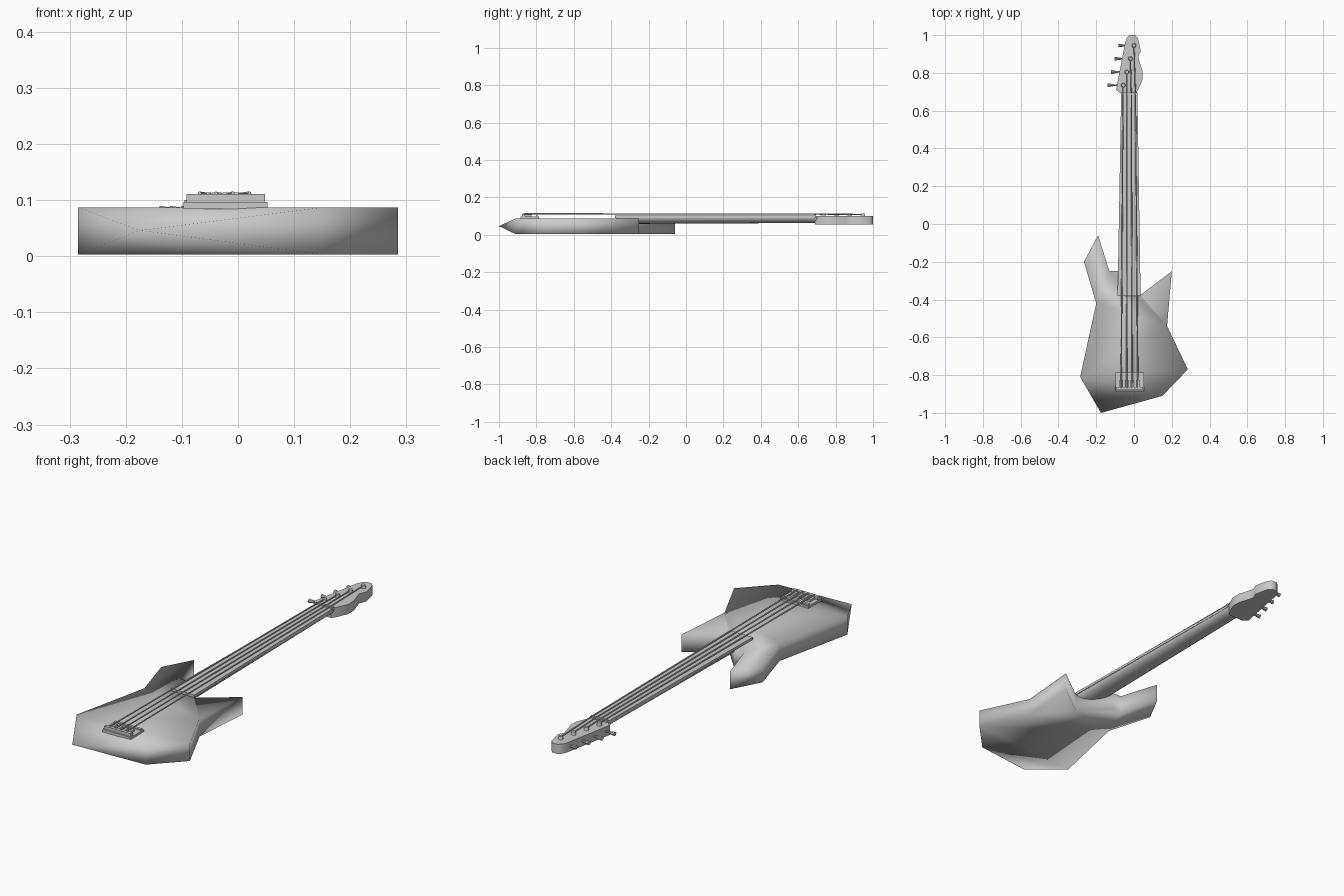
import bpy, bmesh, math
from mathutils import Vector

cube = bpy.data.objects.get("Cube")
if cube:
    bpy.data.objects.remove(cube)

grey = bpy.data.materials.new("plain grey")
grey.use_nodes = True
grey.diffuse_color = (0.6, 0.6, 0.6, 1)
grey.node_tree.nodes["Principled BSDF"].inputs["Base Color"].default_value = (0.6, 0.6, 0.6, 1)


def finish(name, bm, angle=None):
    """Turn a bmesh into an object; angle None means smooth everywhere."""
    bmesh.ops.recalc_face_normals(bm, faces=bm.faces)
    mesh = bpy.data.meshes.new(name)
    bm.to_mesh(mesh)
    bm.free()
    mesh.materials.append(grey)
    obj = bpy.data.objects.new(name, mesh)
    bpy.context.collection.objects.link(obj)
    bpy.ops.object.select_all(action='DESELECT')
    obj.select_set(True)
    bpy.context.view_layer.objects.active = obj
    if angle is None:
        bpy.ops.object.shade_smooth()
    else:
        bpy.ops.object.shade_smooth_by_angle(angle=math.radians(angle))
    return obj


def loft(bm, rings):
    """Skin matching rings of points and cap both ends."""
    loops = [[bm.verts.new(p) for p in ring] for ring in rings]
    n = len(loops[0])
    for a, b in zip(loops, loops[1:]):
        for i in range(n):
            j = (i + 1) % n
            bm.faces.new((a[i], a[j], b[j], b[i]))
    bm.faces.new(loops[0])
    bm.faces.new(loops[-1])


def box(name, x0, x1, y0, y1, z0, z1):
    bm = bmesh.new()
    loft(bm, [[(x0, y0, z), (x1, y0, z), (x1, y1, z), (x0, y1, z)] for z in (z0, z1)])
    return finish(name, bm, 30)


def rod(name, start, end, r0, r1=None, sides=8):
    start, end = Vector(start), Vector(end)
    axis = (end - start).normalized()
    u = axis.orthogonal().normalized()
    v = axis.cross(u)
    bm = bmesh.new()
    rings = []
    for c, r in ((start, r0), (end, r1 or r0)):
        rings.append([c + r * (u * math.cos(t) + v * math.sin(t))
                      for t in (math.tau * i / sides for i in range(sides))])
    loft(bm, rings)
    return finish(name, bm, 40)


# Angular body slab, whose upper and lower faces close to a point at the tail
outline = [(0.15, -0.91), (0.285, -0.77), (0.175, -0.54), (0.2, -0.25),
           (0.035, -0.375), (-0.08, -0.25), (-0.13, -0.25), (-0.19, -0.06),
           (-0.265, -0.2), (-0.2, -0.42), (-0.285, -0.81)]
bm = bmesh.new()
low, high = [[bm.verts.new((x, y, z)) for x, y in outline] for z in (0.003, 0.087)]
tip = bm.verts.new((-0.175, -1.0, 0.046))
for a, b, c, d in zip(low, low[1:], high[1:], high):
    bm.faces.new((a, b, c, d))
for ring in (low, high):
    bm.faces.new(ring)
    bm.faces.new((ring[-1], ring[0], tip))
bm.faces.new((low[0], high[0], tip))
bm.faces.new((low[-1], high[-1], tip))
finish("body", bm)

# Neck with a rounded back, and the flat fingerboard on it
bm = bmesh.new()
rings = []
for y, cx, half, depth in ((-0.375, -0.026, 0.058, 0.034), (0.71, -0.025, 0.042, 0.029)):
    rings.append([(cx + half * math.cos(t), y, 0.092 - depth * math.sin(t))
                  for t in (math.pi * i / 10 for i in range(11))])
loft(bm, rings)
finish("neck", bm, 50)

bm = bmesh.new()
loft(bm, [[(cx - h, y, 0.09), (cx + h, y, 0.09), (cx + h, y, 0.102), (cx - h, y, 0.102)]
          for y, cx, h in ((-0.38, -0.026, 0.061), (0.69, -0.025, 0.043))])
finish("fingerboard", bm, 30)

# Headstock with a wavy treble side and a rounded end
head = [(-0.07, 0.69), (-0.095, 0.71), (-0.047, 0.96), (-0.038, 0.985), (-0.022, 1.0),
        (0.006, 1.0), (0.02, 0.985), (0.027, 0.96), (0.036, 0.915), (0.023, 0.885),
        (0.03, 0.855), (0.045, 0.81), (0.046, 0.765), (0.022, 0.71), (0.008, 0.69)]
bm = bmesh.new()
loft(bm, [[(x, y, z) for x, y in head] for z in (0.054, 0.1)])
finish("headstock", bm, 50)

# Bridge plate, tail rail and front rail
box("bridge_plate", -0.097, 0.053, -0.885, -0.785, 0.084, 0.097)
box("bridge_tail_rail", -0.092, 0.048, -0.878, -0.862, 0.097, 0.111)
box("bridge_front_rail", -0.092, 0.048, -0.803, -0.79, 0.097, 0.103)

# Four strings, each with its saddle, post and tuner
for i in range(4):
    bx = -0.068 + 0.0295 * i
    px, py = -0.057 + 0.019 * i, 0.735 + 0.07 * i
    n = str(i + 1)
    box("saddle_" + n, bx - 0.01, bx + 0.01, -0.862, -0.825, 0.097, 0.107)
    nut_x = -0.058 + 0.022 * i
    rod("string_" + n, (bx, -0.868, 0.112), (nut_x, 0.69, 0.111), 0.0035, 0.003, 6)
    rod("string_end_" + n, (nut_x, 0.69, 0.111), (px, py, 0.109), 0.003, sides=6)
    rod("post_" + n, (px, py, 0.095), (px, py, 0.114), 0.013, 0.009, 12)
    # Shaft and flared key leave the bass side of the headstock
    rod("tuner_shaft_" + n, (px, py, 0.08), (px - 0.06, py, 0.08), 0.004)
    rod("tuner_key_" + n, (px - 0.05, py, 0.08), (px - 0.083, py, 0.08), 0.005, 0.01)

# Nut under the strings
box("nut", -0.069, 0.019, 0.684, 0.696, 0.095, 0.109)
